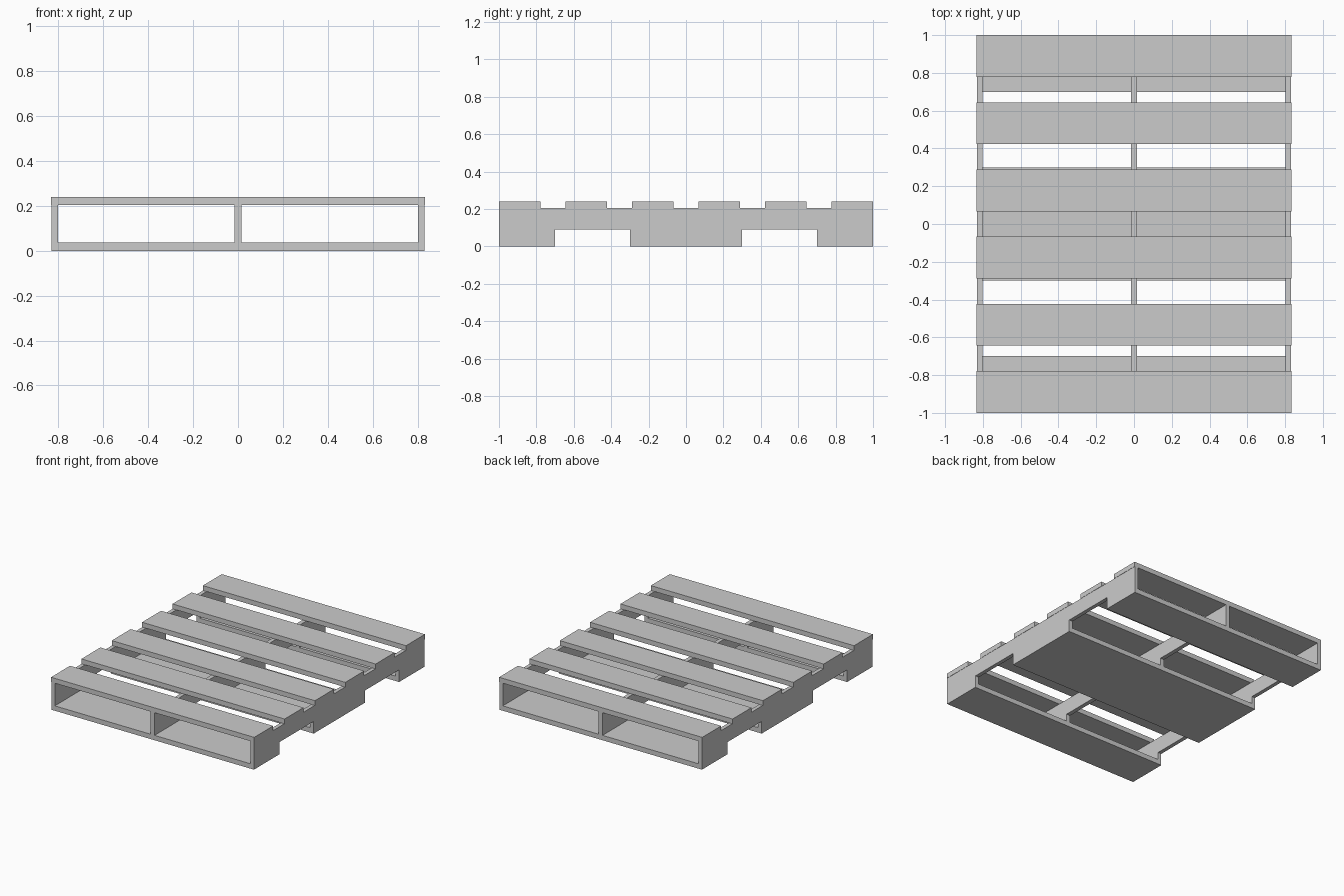
import bpy, bmesh

if "Cube" in bpy.data.objects:
    bpy.data.objects.remove(bpy.data.objects["Cube"])

HALF_W = 0.833          # half width of the pallet
WALL = 0.031            # stringer thickness
DECK_Z, TOP_Z = 0.204, 0.24
BASE_Z = 0.036          # bottom board thickness
NOTCH_Z = 0.09


def extrude_x(name, profile, x0, x1):
    """Solid made from a (y, z) profile running from x0 to x1."""
    bm = bmesh.new()
    face = bm.faces.new([bm.verts.new((x0, y, z)) for y, z in profile])
    out = bmesh.ops.extrude_face_region(bm, geom=[face])
    verts = [g for g in out["geom"] if isinstance(g, bmesh.types.BMVert)]
    bmesh.ops.translate(bm, verts=verts, vec=(x1 - x0, 0, 0))
    bmesh.ops.recalc_face_normals(bm, faces=bm.faces[:])
    mesh = bpy.data.meshes.new(name)
    bm.to_mesh(mesh)
    bm.free()
    obj = bpy.data.objects.new(name, mesh)
    bpy.context.collection.objects.link(obj)
    return obj


def board(name, y0, y1, z0, z1, half):
    return extrude_x(name, [(y0, z0), (y1, z0), (y1, z1), (y0, z1)], -half, half)


def stringer(name, x0, x1, foot):
    # half profile with one fork notch, mirrored to the other end
    half = [(0.3, foot), (0.3, NOTCH_Z), (0.7, NOTCH_Z), (0.7, foot),
            (1.0, foot), (1.0, DECK_Z)]
    return extrude_x(name, half + [(-y, z) for y, z in reversed(half)], x0, x1)


# Top deck boards, evenly spaced
width = 0.222
step = (2 - width) / 5
for i in range(6):
    y = -1 + i * step
    board(f"deck_board_{i + 1}", y, y + width, DECK_Z, TOP_Z, HALF_W)

# Notched stringers: outer ones reach the floor, the middle one rests on the bottom boards
inner = HALF_W - WALL
stringer("left_stringer", -HALF_W + 0.002, -inner, 0)
stringer("right_stringer", inner, HALF_W - 0.002, 0)
stringer("middle_stringer", -WALL / 2, WALL / 2, BASE_Z)

# Bottom boards between the outer stringers
for name, y0, y1 in (("front", -1, -0.7), ("middle", -0.3, 0.3), ("back", 0.7, 1)):
    board(f"{name}_bottom_board", y0, y1, 0, BASE_Z, inner)
